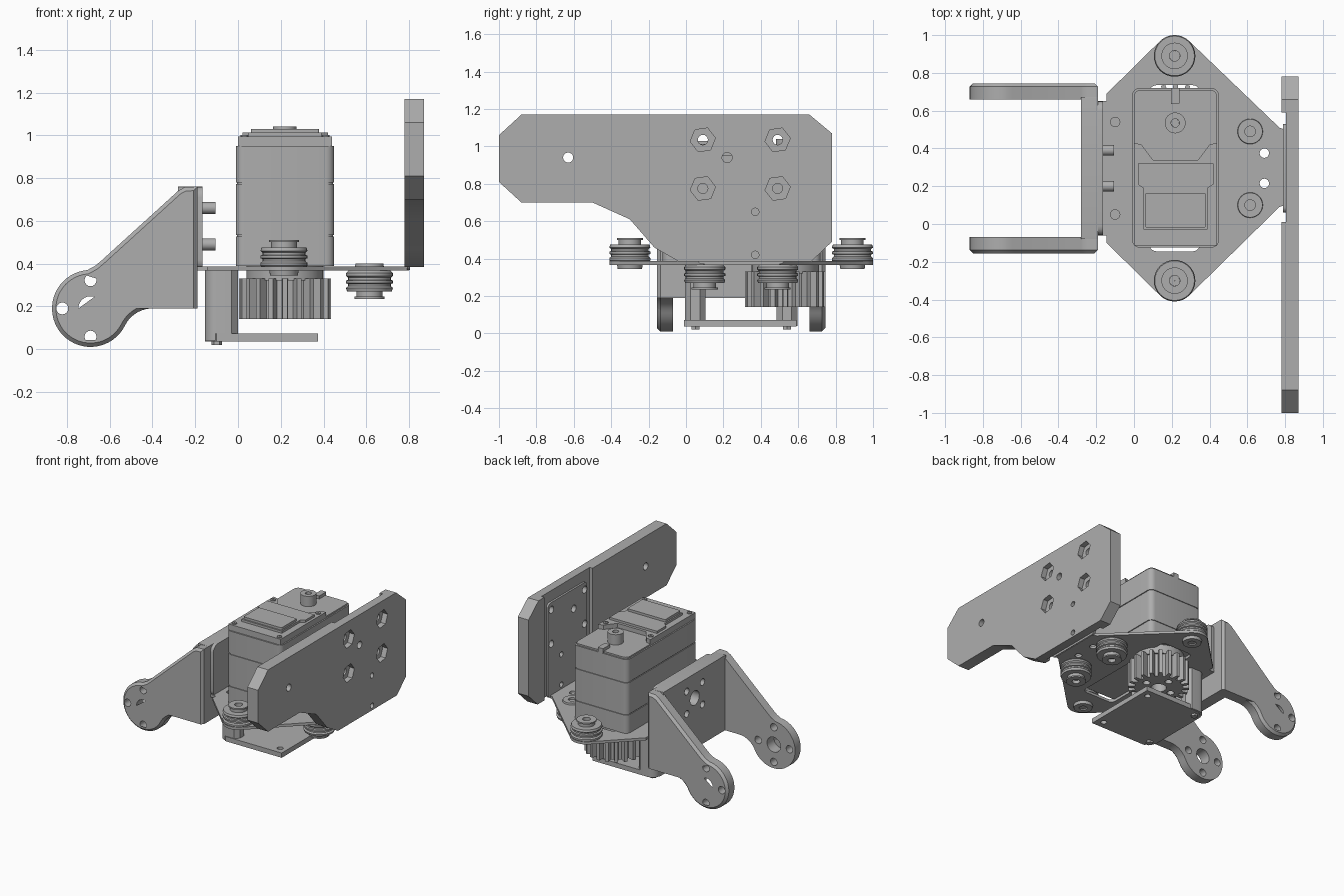
import bpy, bmesh
from math import sin, cos, pi, radians, hypot

cube = bpy.data.objects.get("Cube")
if cube:
    bpy.data.objects.remove(cube, do_unlink=True)

grey = bpy.data.materials.new("machined grey")
grey.use_nodes = True
grey.diffuse_color = (0.42, 0.42, 0.42, 1)
grey.node_tree.nodes["Principled BSDF"].inputs["Base Color"].default_value = (0.42, 0.42, 0.42, 1)

# how a flat profile (u, v) and its depth w map to the world, by facing axis
AXES = {"x": lambda u, v, w: (w, u, v),
        "y": lambda u, v, w: (u, w, v),
        "z": lambda u, v, w: (u, v, w)}


def finish(name, bm):
    bmesh.ops.recalc_face_normals(bm, faces=bm.faces)
    mesh = bpy.data.meshes.new(name)
    bm.to_mesh(mesh)
    bm.free()
    mesh.materials.append(grey)
    obj = bpy.data.objects.new(name, mesh)
    bpy.context.collection.objects.link(obj)
    bpy.ops.object.select_all(action="DESELECT")
    obj.select_set(True)
    bpy.context.view_layer.objects.active = obj
    bpy.ops.object.shade_smooth_by_angle(angle=radians(30))
    return obj


def arc(u, v, r, a=0, b=360, n=24):
    """Points of an arc; a full turn leaves out the repeated end."""
    steps = n if abs(b - a) == 360 else n - 1
    return [(u + r * cos(radians(a + (b - a) * i / steps)),
             v + r * sin(radians(a + (b - a) * i / steps))) for i in range(n)]


def rounded(u0, v0, u1, v1, r):
    return (arc(u1 - r, v1 - r, r, 0, 90, 6) + arc(u0 + r, v1 - r, r, 90, 180, 6)
            + arc(u0 + r, v0 + r, r, 180, 270, 6) + arc(u1 - r, v0 + r, r, 270, 360, 6))


def plate(name, axis, outline, w0, w1, holes=(), bevel=None):
    """Extruded profile with holes; bevel(u, v, w) picks the corners to chamfer."""
    curve = bpy.data.curves.new(name, "CURVE")
    curve.dimensions = "2D"
    curve.fill_mode = "BOTH"
    curve.extrude = (w1 - w0) / 2
    for pts in [outline, *holes]:
        spline = curve.splines.new("POLY")
        spline.points.add(len(pts) - 1)
        for p, (u, v) in zip(spline.points, pts):
            p.co = (u, v, 0, 1)
        spline.use_cyclic_u = True
    temp = bpy.data.objects.new(name, curve)
    bpy.context.collection.objects.link(temp)
    graph = bpy.context.evaluated_depsgraph_get()
    mesh = bpy.data.meshes.new_from_object(temp.evaluated_get(graph))
    bpy.data.objects.remove(temp, do_unlink=True)
    bm = bmesh.new()
    bm.from_mesh(mesh)
    bpy.data.meshes.remove(mesh)
    bpy.data.curves.remove(curve)
    bmesh.ops.remove_doubles(bm, verts=bm.verts, dist=0.0001)
    for v in bm.verts:
        v.co.z += (w0 + w1) / 2
    if bevel:
        rim = [e for e in bm.edges if all(bevel(*v.co) for v in e.verts)
               and e.calc_face_angle(0) > 1]
        bmesh.ops.bevel(bm, geom=rim, offset=0.018, segments=1, affect="EDGES")
    for v in bm.verts:
        v.co = AXES[axis](*v.co)
    return finish(name, bm)


def lathe(name, x, y, profile, n=32):
    """Closed (radius, z) profile turned about a vertical axis."""
    bm = bmesh.new()
    rings = [[bm.verts.new((x + r * cos(2 * pi * i / n), y + r * sin(2 * pi * i / n), z))
              for i in range(n)] for r, z in profile]
    for a, b in zip(rings, rings[1:] + rings[:1]):
        for i in range(n):
            j = (i + 1) % n
            bm.faces.new((a[i], a[j], b[j], b[i]))
    return finish(name, bm)


# Side plate: recessed inner layer, middle layer, outer layer with nut pockets
rear_edge = [(0.67, 0.385), (0.78, 0.49), (0.78, 1.07), (0.66, 1.17)]
nose = [(-0.88, 1.17), (-1, 1.06), (-1, 0.81), (-0.88, 0.70), (-0.5, 0.70),
        (-0.3, 0.61), (-0.17, 0.46), (-0.04, 0.385)]
bolts = [(y, z) for y in (0.09, 0.49) for z in (0.775, 1.035)]
small = [arc(0.37, z, 0.02, n=16) for z in (0.42, 0.65)] + [arc(0.22, 0.94, 0.027)]
nose_hole = [arc(-0.63, 0.94, 0.027)]
bolt_holes = [arc(y, z, 0.027, n=16) for y, z in bolts]
nut_pockets = [arc(y, z, 0.068, 8, 368, 6) for y, z in bolts]
plate("side_plate_rear_rim", "x", [(0.59, 0.385)] + rear_edge + [(0.59, 1.17)], 0.78, 0.805)
plate("side_plate_front_rim", "x", [(0.01, 1.17)] + nose + [(0.01, 0.385)], 0.78, 0.805, nose_hole)
plate("side_plate_core", "x", rear_edge + nose, 0.805, 0.83, nose_hole + small + bolt_holes)
plate("side_plate_outer", "x", rear_edge + nose, 0.83, 0.87, nose_hole + small + nut_pockets)
plate("mounting_tab", "x", rounded(0.06, 0.37, 0.53, 1.09, 0.03), 0.79, 0.805, small + bolt_holes)

# Folded base bracket
upper_rollers = [(0.215, 0.89), (0.215, -0.30)]
lower_rollers = [(0.615, 0.49), (0.615, 0.10)]
posts = [(-0.1, 0.54), (-0.1, 0.05)]
base = (arc(0.215, 0.89, 0.11, 45, 135, 12)
        + [(-0.145, 0.69), (-0.145, 0.65), (-0.19, 0.65), (-0.19, -0.06), (-0.145, -0.06), (-0.145, -0.1)]
        + arc(0.215, -0.30, 0.11, 225, 315, 12)
        + [(0.77, 0.09), (0.80, 0.1), (0.80, 0.5), (0.77, 0.51)])
plate("base_bracket", "z", base, 0.367, 0.387,
      [arc(x, y, 0.025, n=16) for x, y in posts + [(0.69, 0.375), (0.69, 0.215)]]
      + [rounded(0.08, -0.145, 0.35, 0.735, 0.04)])
pins = [(y, z) for y in (0.2, 0.39) for z in (0.49, 0.66)]
plate("bracket_flange", "x", rounded(-0.06, 0.367, 0.65, 0.76, 0.05), -0.19, -0.165,
      [arc(0.295, 0.575, 0.055)])
for y, z in pins:
    plate("flange_screw", "x", arc(y, z, 0.028, n=16), -0.19, -0.105)

# Forked arm bracket
cu, cv, reach = -0.69, 0.19, 0.18
arm = (arc(cu, cv, reach, 95, 333.7, 36) + arc(-0.4, 0.0464, 0.1436, 153.7, 90, 10)
       + [(-0.19, 0.19), (-0.19, 0.76), (-0.25, 0.757), (-0.28, 0.74), (-0.64, 0.413), (-0.67, 0.388)])
arm_holes = [arc(cu, cv, 0.057)] + [
    arc(cu + 0.132 * cos(k * pi / 2), cv + 0.132 * sin(k * pi / 2), 0.028, n=16) for k in range(4)]
for side, y0, y1, face in (("front", -0.155, -0.07, -0.155), ("rear", 0.66, 0.745, 0.745)):
    plate(side + "_fork_arm", "y", arm, y0, y1, arm_holes,
          lambda u, v, w, f=face: abs(w - f) < 0.001 and hypot(u - cu, v - cv) > 0.17)
plate("fork_back_wall", "x", rounded(-0.08, 0.19, 0.67, 0.76, 0.002), -0.28, -0.19,
      [arc(0.295, 0.575, 0.055)] + [arc(y, z, 0.026, n=16) for y, z in pins])

# Servo motor case: three shells with narrow seams
for part, z0, z1 in (("lower", 0.388, 0.527), ("middle", 0.533, 0.772), ("upper", 0.778, 0.95)):
    plate("servo_" + part + "_case", "z", rounded(-0.01, -0.125, 0.45, 0.72, 0.04), z0, z1)
plate("servo_case_core", "z", rounded(-0.004, -0.119, 0.444, 0.714, 0.035), 0.4, 0.94)
plate("servo_rear_top", "z", rounded(0.0, 0.3, 0.44, 0.71, 0.035), 0.95, 0.962)
front_top = [(0.0, 0.43), (0.0, -0.115), (0.44, -0.115), (0.44, 0.43),
             (0.40, 0.42), (0.34, 0.34), (0.10, 0.34), (0.04, 0.42)]
plate("servo_front_top", "z", front_top, 0.95, 0.995)
plate("servo_lid", "z", [(0.02, 0.32), (0.02, 0.21), (0.05, 0.19), (0.05, -0.03),
                         (0.39, -0.03), (0.39, 0.19), (0.42, 0.21), (0.42, 0.32)], 0.99, 1.012)
plate("servo_lid_panel", "z", rounded(0.06, -0.02, 0.38, 0.165, 0.01), 1.01, 1.03)
for x in (0.03, 0.41):
    for y in (-0.085, 0.38):
        lathe("servo_case_screw", x, y, [(0.006, 0.99), (0.018, 0.99), (0.018, 1.002), (0.006, 1.002)], 12)
plate("servo_cable_rib", "z", rounded(0.195, 0.635, 0.24, 0.72, 0.005), 0.95, 0.985)
lathe("servo_pivot", 0.218, 0.535, [(0.022, 0.95), (0.055, 0.95), (0.055, 1.04), (0.022, 1.04)])
lathe("servo_pivot_screw", 0.218, 0.535, [(0.001, 0.95), (0.022, 0.95), (0.022, 1.02), (0.001, 1.02)], 16)

# Drive gear and its hub
gx, gy, teeth = 0.22, 0.53, 20
gear = []
for k in range(teeth):
    for step, r in ((-0.28, 0.168), (-0.17, 0.215), (0.17, 0.215), (0.28, 0.168)):
        a = 2 * pi * (k + step) / teeth
        gear.append((gx + r * cos(a), gy + r * sin(a)))
plate("drive_gear", "z", gear, 0.14, 0.33,
      [arc(gx, gy, 0.055)] + [arc(gx + 0.11 * cos(k * pi / 2), gy + 0.11 * sin(k * pi / 2), 0.026, n=16)
                              for k in range(4)])
lathe("gear_hub", gx, gy, [(0.02, 0.32), (0.18, 0.32), (0.18, 0.39), (0.02, 0.39)])

# Guide rollers: flanged bearings above and below the bracket
ROLLER = [(0.028, -0.03), (0.065, -0.03), (0.07, 0), (0.095, 0), (0.11, 0.015), (0.11, 0.028),
          (0.1, 0.036), (0.1, 0.046), (0.11, 0.05), (0.11, 0.062), (0.1, 0.066), (0.1, 0.076),
          (0.11, 0.084), (0.105, 0.1), (0.06, 0.1), (0.06, 0.125), (0.07, 0.125), (0.07, 0.135), (0.028, 0.135)]
for spots, level, way in ((upper_rollers, 0.375, 1), (lower_rollers, 0.37, -1)):
    for x, y in spots:
        lathe("guide_roller", x, y, [(r, level + way * h) for r, h in ROLLER])
        lathe("roller_bolt", x, y, [(0.001, 0.355), (0.028, 0.355),
                                    (0.028, level + way * 0.11), (0.001, level + way * 0.11)], 16)

# Lower guard plate on two posts
for x, y in posts:
    end = arc(x, y, 0.055, 90, 270, 14)
    plate("guard_post", "z", end + [(-0.03, y - 0.055), (0.0, y - 0.025), (0.0, y + 0.025), (-0.03, y + 0.055)],
          0.04, 0.367)
    lathe("post_screw", x, y, [(0.001, 0.02), (0.025, 0.02), (0.025, 0.05), (0.001, 0.05)], 6)
guard = [(0.375, -0.01), (0.375, 0.59), (-0.1, 0.59), (-0.155, 0.54), (-0.155, 0.05), (-0.1, -0.01)]
plate("guard_plate", "z", guard, 0.036, 0.072,
      [arc(0.32, y, 0.022, n=16) for y in (0.05, 0.53)])
